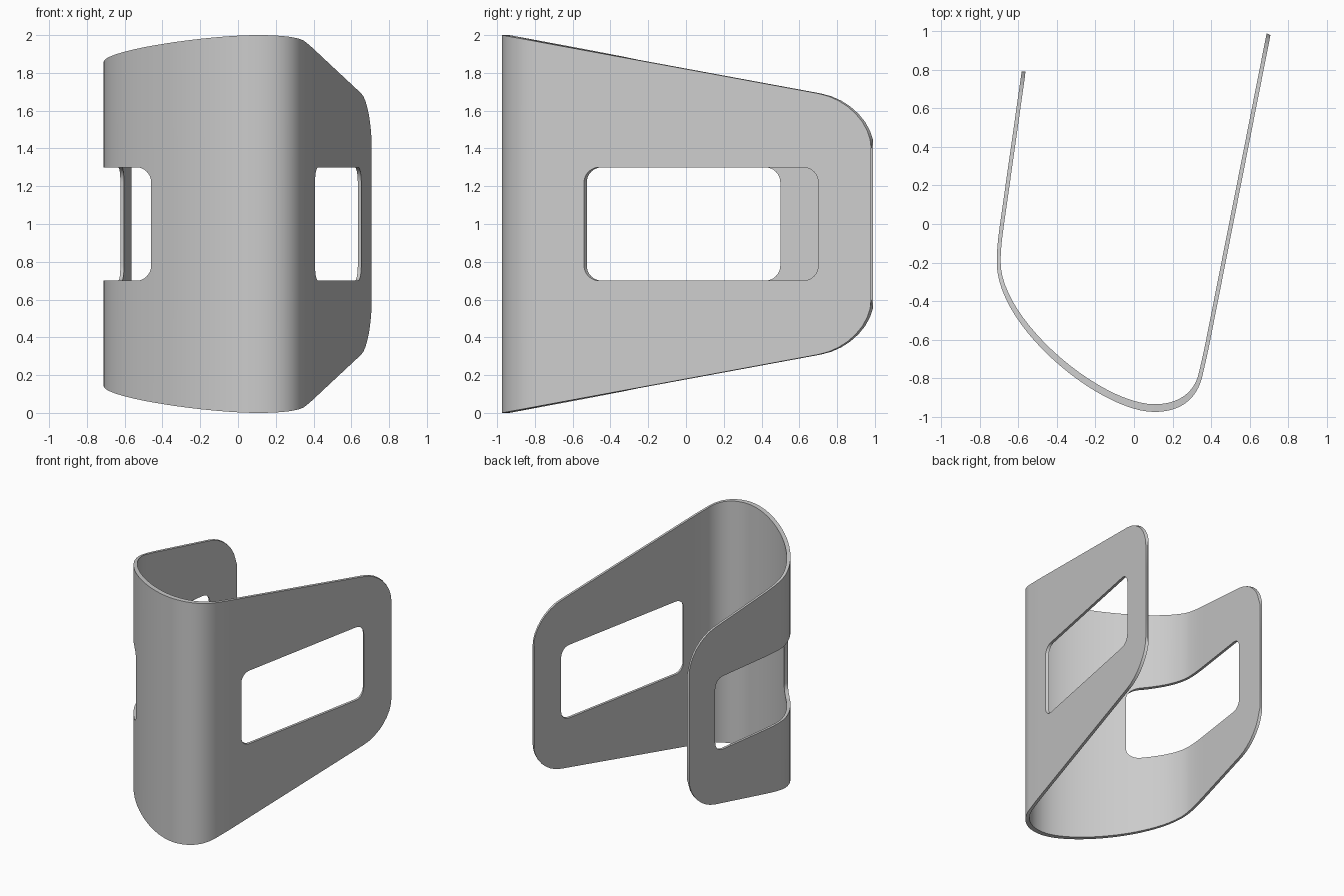
import bpy
import bmesh
import math
from mathutils import Vector
from mathutils.geometry import interpolate_bezier

cube = bpy.data.objects.get("Cube")
if cube:
    bpy.data.objects.remove(cube, do_unlink=True)

LEFT_END, RIGHT_END = 0.79, 0.98       # rear tips of the two arms
ROUND, DROP = 0.28, 0.24               # rounded rear corners
HOLE_R, HOLE_H = 0.08, 0.3             # window corner radius, half height
HOLES = {"short": (-0.665, 0.51), "long": (-0.54, 0.70)}
ENDS = {"short": LEFT_END, "long": RIGHT_END}
STEPS = 8


def eased(a, b):
    """Values from a to b, packed towards b to follow a rounded corner."""
    return [a + (b - a) * math.sin(k / STEPS * math.pi / 2) for k in range(STEPS + 1)]


def half_height(arm, y):
    h = 1 - 0.1845 * (y + 0.975)
    u = min(1, max(0, (y - ENDS[arm] + ROUND) / ROUND))
    return h - DROP * (1 - math.sqrt(1 - u * u))


def hole_half(arm, y):
    a, b = HOLES[arm]
    u = min(1, max(0, (a + HOLE_R - y) / HOLE_R, (y - b + HOLE_R) / HOLE_R))
    return HOLE_H - HOLE_R * (1 - math.sqrt(1 - u * u))


def add_stations(path, arm):
    """Insert path points where the arm outline or window needs detail."""
    a, b = HOLES[arm]
    e = ENDS[arm]
    for y in eased(e - ROUND, e) + eased(a + HOLE_R, a) + eased(b - HOLE_R, b):
        if any(abs(p.y - y) < 1e-4 for p in path):
            continue
        for i in range(len(path) - 1):
            p, q = path[i], path[i + 1]
            if (p.y - y) * (q.y - y) < 0:
                path.insert(i + 1, p.lerp(q, (y - p.y) / (q.y - p.y)))
                break


def bend(*pts):
    return [p.to_2d() for p in interpolate_bezier(*[Vector((x, y, 0)) for x, y in pts], 24)]


# Plan of the outer surface: short arm, broad bend to the nose, long arm
nose = (0.105, -0.975)
short = [Vector((-0.583, LEFT_END))]
short += bend((-0.695, 0.0), (-0.704, -0.065), (-0.712, -0.13), (-0.712, -0.2))
short += bend((-0.712, -0.2), (-0.712, -0.54), (-0.17, -0.975), nose)[1:]
long = bend(nose, (0.25, -0.975), (0.325, -0.9), (0.352, -0.8))
long += bend((0.352, -0.8), (0.366, -0.74), (0.378, -0.69), (0.392, -0.62))[1:]
long.append(Vector((0.708, RIGHT_END)))
add_stations(short, "short")
add_stations(long, "long")
stations = [(p, "short") for p in short] + [(p, "long") for p in long[1:]]

# Sheet: four rows of points per station on the outer and inner skins
bm = bmesh.new()
outer, inner = [], []
for i, (p, arm) in enumerate(stations):
    before = stations[max(0, i - 1)][0]
    after = stations[min(len(stations) - 1, i + 1)][0]
    d = after - before
    n = Vector((-d.y / 2, d.x)).normalized()     # thicker across the nose
    q = p + Vector((n.x * 0.02, n.y * 0.04))
    if i in (0, len(stations) - 1):
        q.y = p.y
    h, g = half_height(arm, p.y), hole_half(arm, p.y)
    levels = (1 - h, 1 - g, 1 + g, 1 + h)
    outer.append([bm.verts.new((p.x, p.y, z)) for z in levels])
    inner.append([bm.verts.new((q.x, q.y, z)) for z in levels])

# Skins, leaving the windows open, then walls along every open edge
twin = {a: b for o, n in zip(outer, inner) for a, b in zip(o, n)}
for i in range(len(stations) - 1):
    mid = (stations[i][0].y + stations[i + 1][0].y) / 2
    a, b = HOLES[stations[i + 1][1]]
    for r in range(3):
        if r == 1 and a < mid < b:
            continue
        face = [outer[i][r], outer[i + 1][r], outer[i + 1][r + 1], outer[i][r + 1]]
        bm.faces.new(face)
        bm.faces.new([twin[v] for v in reversed(face)])
for edge in [e for e in bm.edges if e.is_boundary and e.verts[0] in twin]:
    v, w = edge.verts
    bm.faces.new((v, w, twin[w], twin[v]))
bmesh.ops.recalc_face_normals(bm, faces=bm.faces)

mesh = bpy.data.meshes.new("bent_sheet")
bm.to_mesh(mesh)
bm.free()
sheet = bpy.data.objects.new("bent_sheet", mesh)
bpy.context.collection.objects.link(sheet)

# Plain grey finish
grey = bpy.data.materials.new("light_grey")
grey.use_nodes = True
colour = (0.6, 0.6, 0.6, 1)
grey.diffuse_color = colour
grey.node_tree.nodes["Principled BSDF"].inputs["Base Color"].default_value = colour
mesh.materials.append(grey)

bpy.ops.object.select_all(action="DESELECT")
sheet.select_set(True)
bpy.context.view_layer.objects.active = sheet
bpy.ops.object.shade_smooth_by_angle(angle=math.radians(30))
